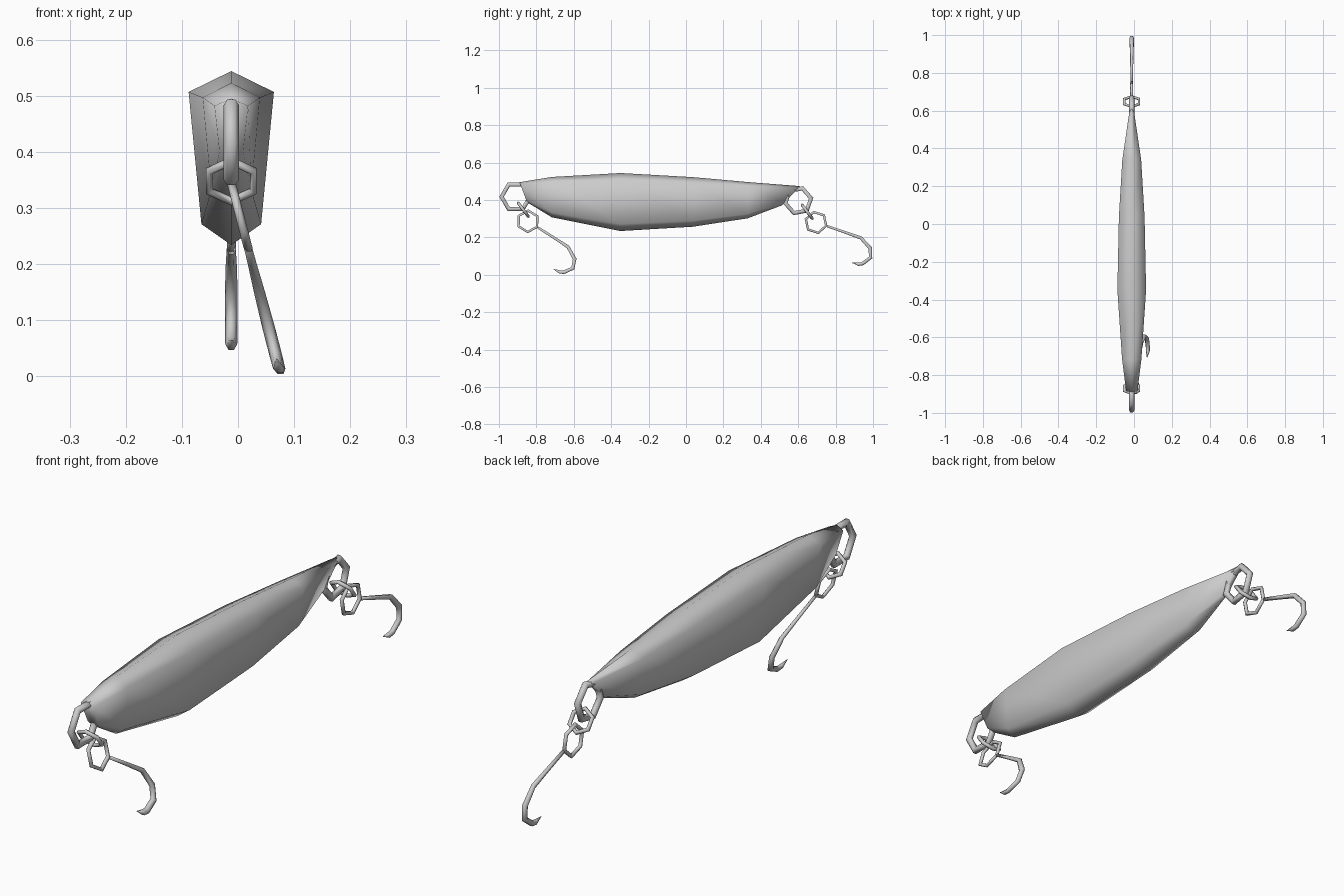
import bpy, bmesh
from math import sin, cos, pi, radians
from mathutils import Vector

if "Cube" in bpy.data.objects:
    bpy.data.objects.remove(bpy.data.objects["Cube"])

CX = -0.012  # the lure body sits slightly off centre


def finish(bm, name):
    bmesh.ops.recalc_face_normals(bm, faces=bm.faces)
    me = bpy.data.meshes.new(name)
    bm.to_mesh(me)
    bm.free()
    me.shade_smooth()
    ob = bpy.data.objects.new(name, me)
    bpy.context.collection.objects.link(ob)
    return ob


def skin(bm, rings, closed=False):
    """Bridge equal-sized vertex rings; cap the ends if open."""
    n = len(rings[0])
    vs = [[bm.verts.new(p) for p in r] for r in rings]
    pairs = list(zip(vs, vs[1:])) + ([(vs[-1], vs[0])] if closed else [])
    for a, b in pairs:
        for i in range(n):
            j = (i + 1) % n
            bm.faces.new((a[i], a[j], b[j], b[i]))
    if not closed:
        bm.faces.new(vs[0])
        bm.faces.new(vs[-1])


def tube(bm, pts, radii, normal, closed=False, sides=6):
    """Wire along a planar path."""
    n, rings = len(pts), []
    for i, p in enumerate(pts):
        a = pts[i - 1] if closed or i else p
        b = pts[(i + 1) % n] if closed or i < n - 1 else p
        side = (b - a).normalized().cross(normal)
        rings.append([p + radii[i] * (cos(t) * normal + sin(t) * side)
                      for t in (2 * pi * k / sides for k in range(sides))])
    skin(bm, rings, closed)


def hex_ring(bm, c, r, wire, u, v, turn=0):
    """Six-cornered ring in the plane of u and v."""
    pts = [c + r * (cos(a) * u + sin(a) * v)
           for a in (radians(turn + 60 * k) for k in range(6))]
    tube(bm, pts, [wire] * 6, u.cross(v).normalized(), closed=True)


X, Y, Z = Vector((1, 0, 0)), Vector((0, 1, 0)), Vector((0, 0, 1))

# Lure body: six-sided sections (y top, z top, y bottom, z bottom, half width)
sections = [(-0.89, 0.495, -0.85, 0.388, 0.03),
            (-0.717, 0.523, -0.717, 0.307, 0.051),
            (-0.35, 0.544, -0.35, 0.234, 0.076),
            (0.037, 0.522, 0.037, 0.257, 0.068),
            (0.34, 0.495, 0.33, 0.302, 0.05),
            (0.61, 0.474, 0.515, 0.372, 0.012)]
profile = [(0, 0), (1, 0.12), (0.7, 0.88), (0, 1), (-0.7, 0.88), (-1, 0.12)]
bm = bmesh.new()
skin(bm, [[Vector((CX + w * fx, yt + (yb - yt) * f, zt + (zb - zt) * f))
           for fx, f in profile] for yt, zt, yb, zb, w in sections])
finish(bm, "lure_body")

# Per end: eyelet centre/turn/size, link centre, hook eye centre, swing, lean
ends = {"front": ((-0.91, 0.417), 0, 0.076, (-0.87, 0.348), (-0.845, 0.286), -13.5, 0.258),
        "rear": ((0.60, 0.396), 11, 0.070, (0.648, 0.337), (0.695, 0.28), 0, 0.0)}
hook_path = [(0.06, -0.02), (0.15, -0.051), (0.24, -0.083), (0.29, -0.138),
             (0.292, -0.188), (0.25, -0.22), (0.228, -0.224), (0.193, -0.216)]
hook_radii = [0.007, 0.008, 0.010, 0.0115, 0.0115, 0.011, 0.010, 0.001]

for end, (eyelet, turn, size, link, eye, swing, lean) in ends.items():
    # Thick eyelet sunk into the body end
    bm = bmesh.new()
    hex_ring(bm, Vector((CX, *eyelet)), size, 0.014, Y, Z, turn)
    finish(bm, end + "_eyelet")

    # Small tilted split ring
    bm = bmesh.new()
    hex_ring(bm, Vector((CX, *link)), 0.045, 0.008, Vector((0, 0.6, -0.8)), X)
    finish(bm, end + "_split_ring")

    # Hook with eye, shank and bend
    bm = bmesh.new()
    c = Vector((CX, *eye))
    s = radians(swing)
    u = cos(s) * Y + sin(s) * Z
    v = -sin(s) * Y + cos(s) * Z
    hex_ring(bm, c, 0.057, 0.008, u, v, -18)
    tube(bm, [c + a * u + b * v for a, b in hook_path], hook_radii, X)
    for p in bm.verts:
        p.co.x += lean * (0.345 - p.co.z)
    finish(bm, end + "_hook")
